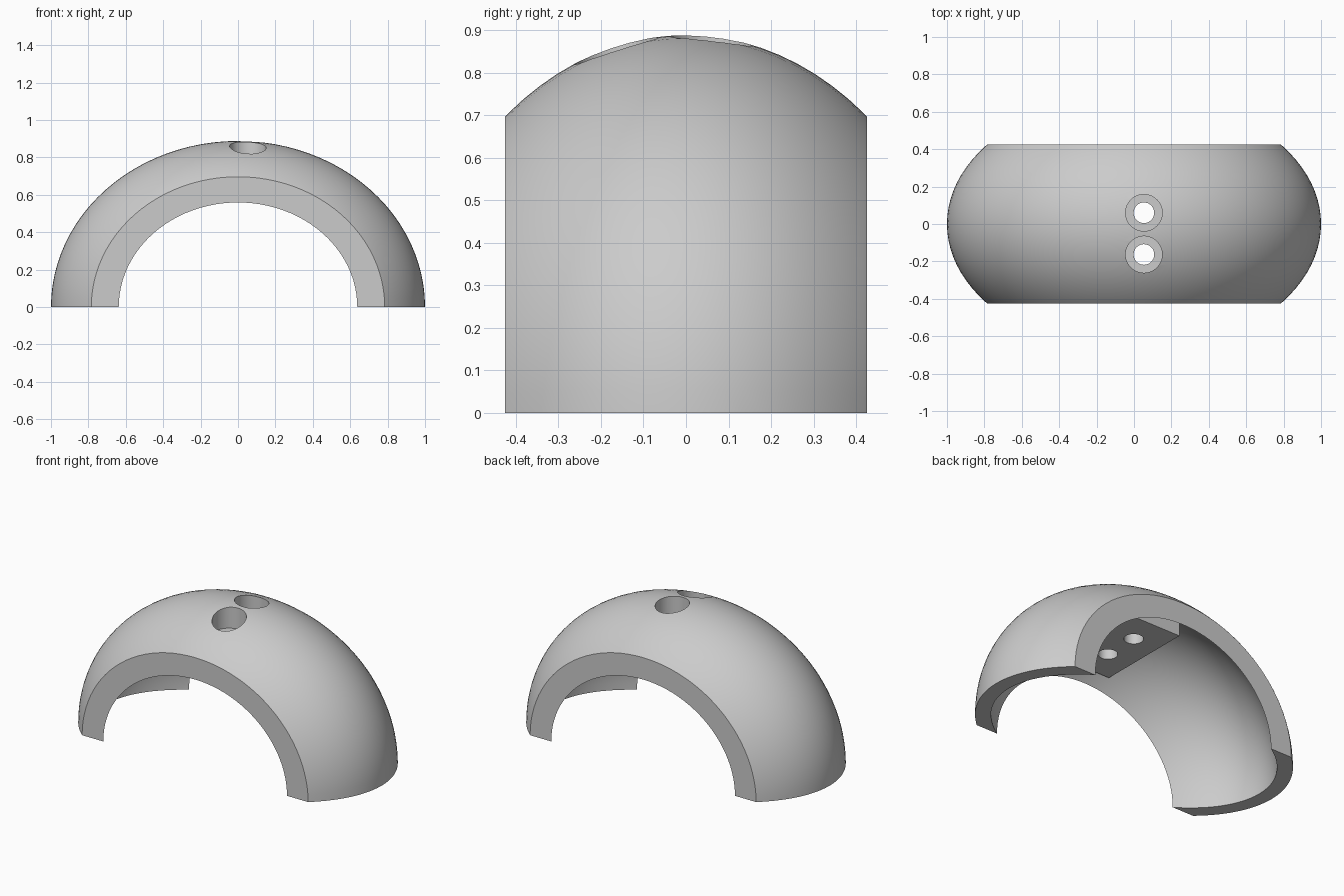
import bpy
import math

if "Cube" in bpy.data.objects:
    bpy.data.objects.remove(bpy.data.objects["Cube"], do_unlink=True)

HALF_WIDTH = 0.425
WALL = 0.09
RADII = (1.0, 0.686, 0.888)
HOLE_X = 0.053
HOLE_YS = (0.06, -0.163)


def ellipsoid(name, radii):
    """Ellipsoid with its poles on the y axis, so the side cuts remove them."""
    bpy.ops.mesh.primitive_uv_sphere_add(segments=96, ring_count=48, radius=1,
                                         rotation=(math.pi / 2, 0, 0))
    ob = bpy.context.object
    ob.name = name
    bpy.ops.object.transform_apply(location=False, rotation=True, scale=False)
    ob.scale = radii
    bpy.ops.object.transform_apply(location=False, rotation=False, scale=True)
    return ob


def box(name, low, high):
    center = [(a + b) / 2 for a, b in zip(low, high)]
    bpy.ops.mesh.primitive_cube_add(size=1, location=center)
    ob = bpy.context.object
    ob.name = name
    ob.scale = [b - a for a, b in zip(low, high)]
    return ob


def cylinder(name, radius, y, low, high):
    bpy.ops.mesh.primitive_cylinder_add(vertices=48, radius=radius, depth=high - low,
                                        location=(HOLE_X, y, (low + high) / 2))
    ob = bpy.context.object
    ob.name = name
    return ob


def combine(target, cutter, operation):
    """Apply a boolean and discard the cutter."""
    cutter.hide_render = True
    mod = target.modifiers.new("cut", 'BOOLEAN')
    mod.operation = operation
    mod.solver = 'EXACT'
    mod.object = cutter
    bpy.context.view_layer.objects.active = target
    bpy.ops.object.modifier_apply(modifier=mod.name)
    bpy.data.objects.remove(cutter, do_unlink=True)


# Hollow, leaving a flat-bottomed mounting pad under the crown
cavity = ellipsoid("cavity", [r - WALL for r in RADII])
pad = box("mounting_pad", (-0.12, -0.36, 0.61), (0.226, 0.25, 1.2))
combine(cavity, pad, 'DIFFERENCE')

# Domed shell, trimmed at the base and both sides
shell = ellipsoid("arched_shell", RADII)
combine(shell, cavity, 'DIFFERENCE')
combine(shell, box("trim", (-2, -HALF_WIDTH, 0), (2, HALF_WIDTH, 2)), 'INTERSECT')

# Counterbored screw holes through the pad
for y in HOLE_YS:
    combine(shell, cylinder("counterbore", 0.098, y, 0.75, 1.2), 'DIFFERENCE')
    combine(shell, cylinder("screw_bore", 0.055, y, 0.4, 0.9), 'DIFFERENCE')

# Grey finish
grey = bpy.data.materials.new("plain_grey")
grey.use_nodes = True
color = (0.6, 0.6, 0.6, 1)
grey.diffuse_color = color
grey.node_tree.nodes["Principled BSDF"].inputs["Base Color"].default_value = color
shell.data.materials.clear()
shell.data.materials.append(grey)
for face in shell.data.polygons:
    face.material_index = 0

bpy.ops.object.select_all(action='DESELECT')
shell.select_set(True)
bpy.context.view_layer.objects.active = shell
bpy.ops.object.shade_smooth_by_angle(angle=math.radians(30))
